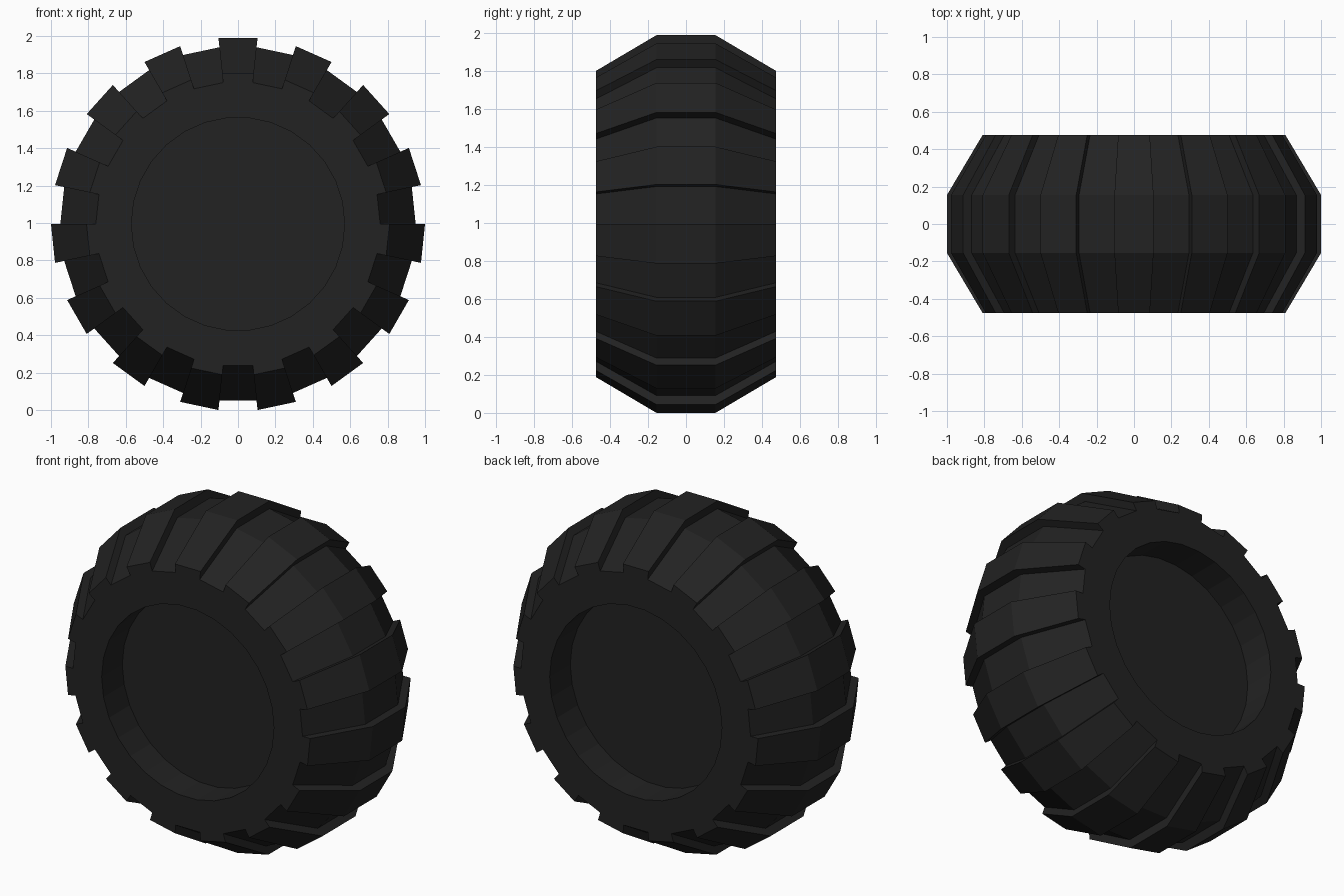
import bpy, bmesh
from math import sin, cos, radians

if "Cube" in bpy.data.objects:
    bpy.data.objects.remove(bpy.data.objects["Cube"])

SEGS = 30                      # 15 lugs alternating with 15 grooves
STEP = 360 / SEGS
CZ = cos(radians(STEP / 2))    # axle height so the lowest lug corner touches z = 0
R_HUB, Y_HUB = 0.57, 0.28

rubber = bpy.data.materials.new("dark_rubber")
rubber.diffuse_color = (0.016, 0.016, 0.016, 1)
rubber.use_nodes = True
rubber.node_tree.nodes["Principled BSDF"].inputs["Base Color"].default_value = rubber.diffuse_color


def point(r, y, i):
    a = radians((i - 0.5) * STEP)
    return (r * sin(a), y, CZ + r * cos(a))


def finish(bm, name):
    bmesh.ops.remove_doubles(bm, verts=bm.verts[:], dist=1e-5)
    bmesh.ops.recalc_face_normals(bm, faces=bm.faces[:])
    me = bpy.data.meshes.new(name)
    bm.to_mesh(me)
    bm.free()
    me.materials.append(rubber)
    ob = bpy.data.objects.new(name, me)
    bpy.context.collection.objects.link(ob)
    return ob


def face(bm, pts):
    pts = list(dict.fromkeys(pts))
    if len(pts) > 2:
        bm.faces.new([bm.verts.new(p) for p in pts])


def mirrored(half):
    return half + [(r, -y) for r, y in reversed(half)]


# cross-sections (radius, y): rim recess, sidewall, shoulder, crown
base = [(R_HUB, -Y_HUB), (R_HUB, -0.475), (0.76, -0.475)]
lug = mirrored(base + [(0.81, -0.475), (1.0, -0.155)])
groove = mirrored(base + [(0.76, -0.475), (0.95, -0.155)])

# tire: alternating lug and groove segments joined by radial step walls
bm = bmesh.new()
for i in range(SEGS):
    prof = groove if i % 2 else lug
    for (r0, y0), (r1, y1) in zip(prof, prof[1:]):
        if (r0, y0) != (r1, y1):
            face(bm, [point(r0, y0, i), point(r1, y1, i),
                      point(r1, y1, i + 1), point(r0, y0, i + 1)])
    for j in range(len(lug) - 1):
        if lug[j] != groove[j] or lug[j + 1] != groove[j + 1]:
            face(bm, [point(*lug[j], i), point(*lug[j + 1], i),
                      point(*groove[j + 1], i), point(*groove[j], i)])
finish(bm, "tire")

# hub: flat recessed discs closing both sides of the rim
for y, name in ((-Y_HUB, "front_hub_disc"), (Y_HUB, "back_hub_disc")):
    bm = bmesh.new()
    order = range(SEGS) if y > 0 else reversed(range(SEGS))
    bm.faces.new([bm.verts.new(point(R_HUB, y, i)) for i in order])
    me = finish(bm, name).data
    if me.polygons[0].normal.y * y < 0:
        me.flip_normals()
